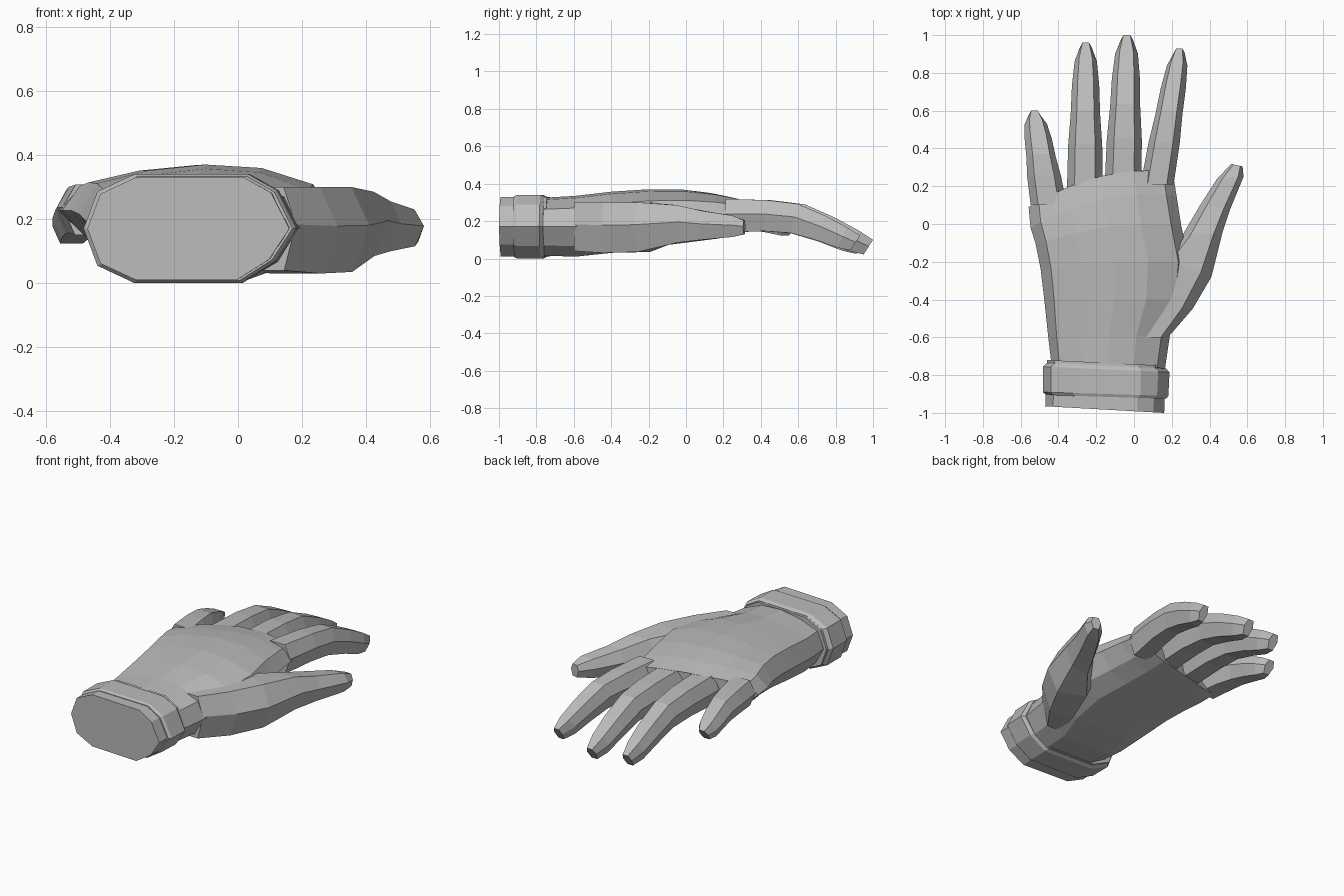
import bpy, bmesh

if "Cube" in bpy.data.objects:
    bpy.data.objects.remove(bpy.data.objects["Cube"])

grey = bpy.data.materials.new("plain grey")
grey.diffuse_color = (0.5, 0.5, 0.5, 1)
grey.use_nodes = True
grey.node_tree.nodes["Principled BSDF"].inputs["Base Color"].default_value = grey.diffuse_color

# Cross-sections in units of half width / half height
CUFF = [(-1, 0), (-.87, .68), (-.52, 1), (.55, 1), (.82, .7), (1, 0),
        (.8, -.6), (.48, -1), (-.52, -1), (-.87, -.68)]
PALM = [(-1, 0), (-.86, .62), (-.45, .88), (0, 1), (.45, .93), (.86, .6),
        (1, 0), (.8, -.65), (.5, -1), (-.5, -1), (-.82, -.65)]
DIGIT = [(-1, .1), (-.58, 1), (.58, 1), (1, .1), (.6, -1), (-.6, -1)]


def loft(name, rings):
    """Skin a list of equal-length point rings and cap both ends."""
    bm = bmesh.new()
    vs = [[bm.verts.new(p) for p in ring] for ring in rings]
    n = len(vs[0])
    for a, b in zip(vs, vs[1:]):
        for i in range(n):
            j = (i + 1) % n
            bm.faces.new((a[i], a[j], b[j], b[i]))
    bm.faces.new(vs[0])
    bm.faces.new(vs[-1][::-1])
    bmesh.ops.recalc_face_normals(bm, faces=bm.faces)
    mesh = bpy.data.meshes.new(name)
    bm.to_mesh(mesh)
    bm.free()
    mesh.materials.append(grey)
    ob = bpy.data.objects.new(name, mesh)
    bpy.context.collection.objects.link(ob)


def section(profile, left, right, z0, z1, tilt=0):
    """Ring spanning left to right (x, y); tilt leans the top forward."""
    ring = []
    for u, v in profile:
        t = (u + 1) / 2
        ring.append((left[0] + t * (right[0] - left[0]),
                     left[1] + t * (right[1] - left[1]) + tilt * v,
                     (z0 + z1) / 2 + v * (z1 - z0) / 2))
    return ring


# Cuff sleeve end and raised wrist band, both slightly skewed
loft("sleeve_end", [section(CUFF, (-.47, -.965), (.16, -1), .01, .33),
                    section(CUFF, (-.46, -.72), (.165, -.75), .012, .328)])
loft("wrist_band", [section(CUFF, (-.465, -.905), (.17, -.925), .008, .333),
                    section(CUFF, (-.482, -.89), (.182, -.91), 0, .34),
                    section(CUFF, (-.482, -.755), (.188, -.785), 0, .34),
                    section(CUFF, (-.46, -.735), (.17, -.765), .01, .33)])

# Palm: y, left x, right x, bottom z, top z, knuckle arc amount
palm = [(-.76, -.435, .165, .015, .325, 0),
        (-.59, -.455, .19, .01, .335, 0),
        (-.4, -.475, .27, .03, .357, 0),
        (-.2, -.495, .29, .06, .37, .1),
        (0, -.52, .25, .085, .368, .3),
        (.16, -.548, .225, .105, .35, .45),
        (.285, -.558, .205, .125, .325, .48)]
rings = []
for y, x0, x1, z0, z1, arc in palm:
    ring = section(PALM, (x0, y), (x1, y), z0, z1)
    rings.append([(x, py - arc * (x - .08) ** 2, z) for x, py, z in ring])
loft("palm", rings)

# Thumb: left x, y, right x, y, bottom z, top z
thumb = [(0, -.6, .18, -.6, .04, .3),
         (.05, -.42, .31, -.45, .03, .3),
         (.14, -.17, .41, -.28, .035, .3),
         (.25, -.07, .47, -.04, .085, .285),
         (.35, .1, .51, .08, .1, .255),
         (.44, .24, .58, .25, .115, .23),
         (.515, .318, .575, .305, .13, .205)]
loft("thumb", [section(DIGIT, (a, b), (c, d), z0, z1)
               for a, b, c, d, z0, z1 in thumb])

# Shared finger shape: fraction of length, width, droop, thickness, tilt
BEND = [(0, 1, 0, .18, 0), (.31, .95, 0, .165, .01), (.53, .82, .1, .155, .02),
        (.73, .76, .44, .13, .025), (.9, .62, .8, .11, .025),
        (1, .32, 1, .078, .025)]


def finger(name, base, tip, width, droop, thick=1):
    """Straight in plan, curling down by droop towards the tip."""
    rings = []
    for t, w, d, h, tilt in BEND:
        x = base[0] + t * (tip[0] - base[0])
        y = base[1] + t * (tip[1] - base[1])
        r, z, h = w * width / 2, .229 - d * droop, h * thick / 2
        rings.append(section(DIGIT, (x - r, y), (x + r, y), z - h, z + h, tilt))
    loft(name, rings)


finger("little_finger", (-.452, .1), (-.527, .575), .19, .072, .87)
finger("ring_finger", (-.26, .18), (-.255, .935), .19, .165)
finger("middle_finger", (-.0575, .21), (-.0375, .975), .195, .168)
finger("index_finger", (.1225, .21), (.24, .905), .175, .146)
